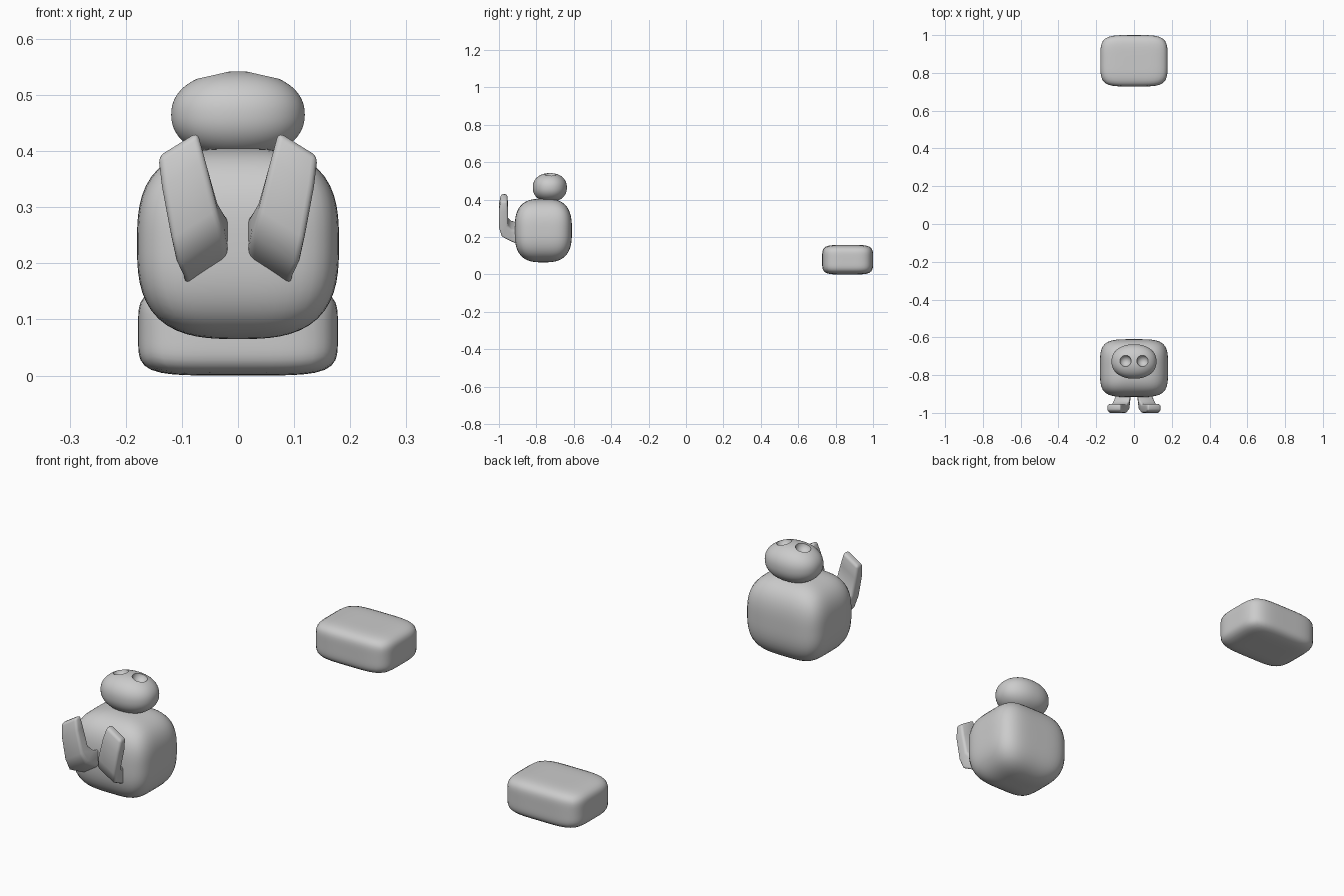
import bpy, bmesh, math
from mathutils import Vector

cube = bpy.data.objects.get("Cube")
if cube:
    bpy.data.objects.remove(cube, do_unlink=True)

grey = bpy.data.materials.new("plain grey")
grey.use_nodes = True
grey.diffuse_color = (0.6, 0.6, 0.6, 1)
grey.node_tree.nodes["Principled BSDF"].inputs["Base Color"].default_value = (0.6, 0.6, 0.6, 1)


def add_object(name, bm):
    bmesh.ops.recalc_face_normals(bm, faces=bm.faces)
    mesh = bpy.data.meshes.new(name)
    bm.to_mesh(mesh)
    bm.free()
    mesh.materials.append(grey)
    obj = bpy.data.objects.new(name, mesh)
    bpy.context.collection.objects.link(obj)
    return obj


def finish(obj, angle):
    """Apply the modifiers and smooth the shading."""
    bpy.ops.object.select_all(action='DESELECT')
    obj.select_set(True)
    bpy.context.view_layer.objects.active = obj
    for mod in list(obj.modifiers):
        bpy.ops.object.modifier_apply(modifier=mod.name)
    bpy.ops.object.shade_smooth_by_angle(angle=math.radians(angle))


def rounded_block(name, center, half, plan, rise, cuts=15):
    """Cushion shape; plan and rise set how square it is from above and the side."""
    bm = bmesh.new()
    bmesh.ops.create_cube(bm, size=2)
    bmesh.ops.subdivide_edges(bm, edges=bm.edges, cuts=cuts, use_grid_fill=True)
    for v in bm.verts:
        p = Vector([math.tan(c * math.pi / 4) for c in v.co])
        flat = (abs(p.x) ** plan + abs(p.y) ** plan) ** (rise / plan)
        p /= (flat + abs(p.z) ** rise) ** (1 / rise)
        v.co = Vector(center) + Vector([a * b for a, b in zip(p, half)])
    return add_object(name, bm)


# Body and the separate block behind it
body = rounded_block("body", (0, -0.763, 0.235), (0.18, 0.153, 0.17), 4.2, 2.9)
finish(body, 60)
block = rounded_block("rear_block", (0, 0.864, 0.079), (0.178, 0.136, 0.079), 4.6, 5)
finish(block, 60)

# Head with two round hollows on top
head = rounded_block("head", (0, -0.728, 0.465), (0.119, 0.091, 0.077), 2.2, 2.2, 23)
cutters = []
for side in (-1, 1):
    bm = bmesh.new()
    bmesh.ops.create_uvsphere(bm, u_segments=32, v_segments=16, radius=0.031)
    bmesh.ops.translate(bm, verts=bm.verts, vec=(side * 0.046, -0.725, 0.54))
    cutter = add_object("hollow_cutter", bm)
    cutter.hide_render = True
    cutters.append(cutter)
    mod = head.modifiers.new("hollow", 'BOOLEAN')
    mod.operation = 'DIFFERENCE'
    mod.solver = 'EXACT'
    mod.object = cutter
finish(head, 40)
for cutter in cutters:
    bpy.data.objects.remove(cutter, do_unlink=True)

# Bent limbs: x, front y, front z, back y, back z, half width, from tip to body
stations = [
    (0.107, -0.99, 0.412, -0.955, 0.412, 0.041),
    (0.097, -1.0, 0.36, -0.952, 0.36, 0.045),
    (0.078, -1.0, 0.27, -0.952, 0.285, 0.048),
    (0.067, -0.985, 0.225, -0.935, 0.265, 0.05),
    (0.058, -0.93, 0.195, -0.91, 0.26, 0.046),
    (0.055, -0.87, 0.17, -0.87, 0.25, 0.044),
]
for side, name in ((1, "left_limb"), (-1, "right_limb")):
    bm = bmesh.new()
    rings = []
    for x, fy, fz, by, bz, w in stations:
        across = Vector((-0.85 * side, 0, 0.53)) * w
        front, back = Vector((x * side, fy, fz)), Vector((x * side, by, bz))
        corners = (front - across, front + across, back + across, back - across)
        rings.append([bm.verts.new(c) for c in corners])
    for a, b in zip(rings, rings[1:]):
        for i in range(4):
            j = (i + 1) % 4
            bm.faces.new((a[i], a[j], b[j], b[i]))
    bm.faces.new(rings[0])
    bm.faces.new(rings[-1])
    limb = add_object(name, bm)
    bevel = limb.modifiers.new("soft_edges", 'BEVEL')
    bevel.width = 0.011
    bevel.segments = 3
    bevel.limit_method = 'ANGLE'
    bevel.angle_limit = math.radians(50)
    finish(limb, 50)
